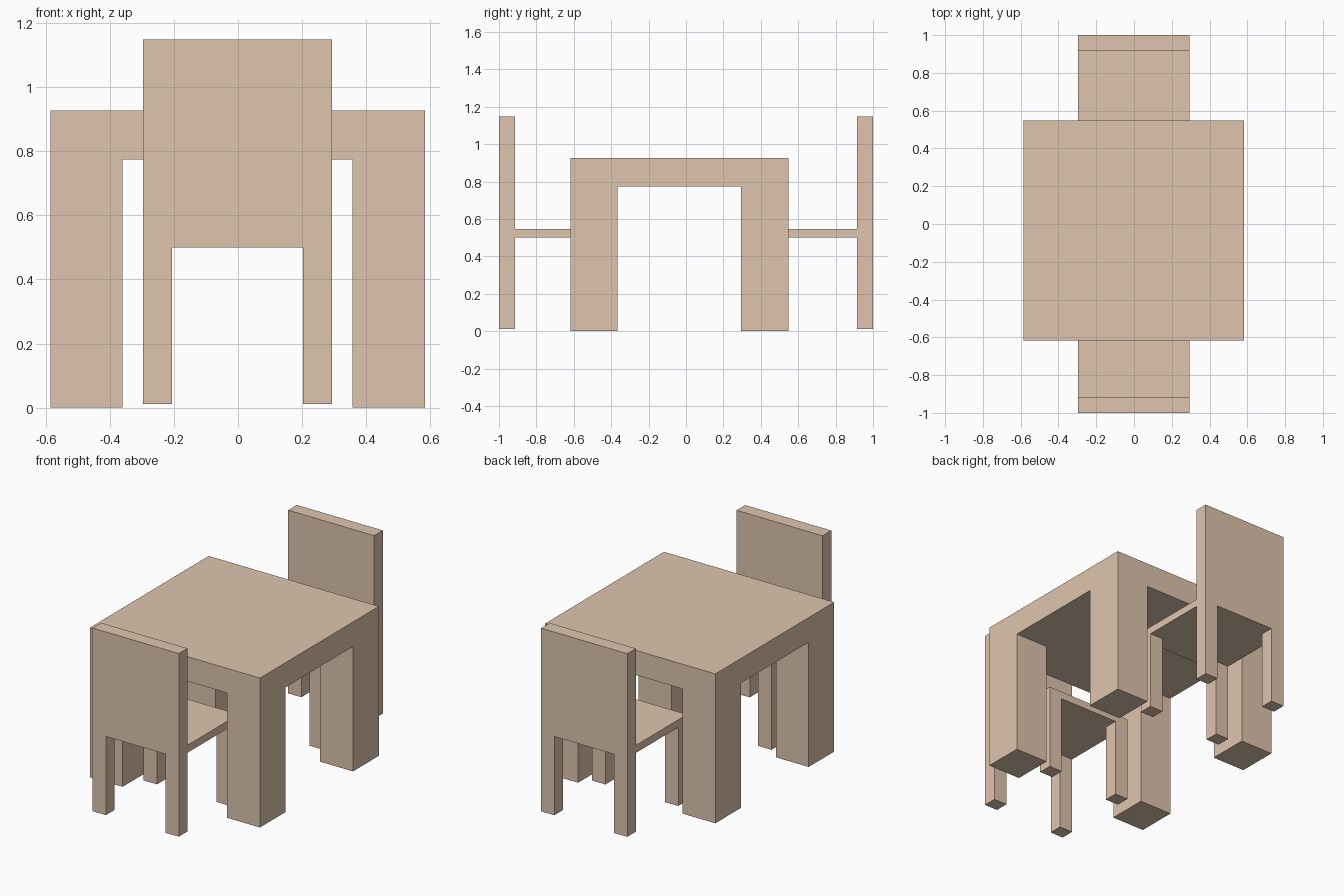
import bpy, bmesh
from mathutils import Vector

if "Cube" in bpy.data.objects:
    bpy.data.objects.remove(bpy.data.objects["Cube"])

wood = bpy.data.materials.new("light_wood")
wood.diffuse_color = (0.73, 0.56, 0.42, 1)
wood.use_nodes = True
wood.node_tree.nodes["Principled BSDF"].inputs["Base Color"].default_value = wood.diffuse_color


def pull(bm, nz, z, test):
    """Extrude the up- or down-facing faces chosen by test(centre) to height z."""
    bm.normal_update()
    faces = [f for f in bm.faces
             if f.normal.z * nz > 0.9 and test(f.calc_center_median())]
    new = bmesh.ops.extrude_face_region(bm, geom=faces)["geom"]
    for v in new:
        if isinstance(v, bmesh.types.BMVert):
            v.co.z = z


def furniture(name, xs, ys, z0, z1, floor, back_top=None):
    """Slab divided at xs / ys; its corner cells become legs, its first row a back."""
    bm = bmesh.new()
    bmesh.ops.create_cube(bm, size=1)
    for v in bm.verts:
        v.co = (xs[0] if v.co.x < 0 else xs[3],
                ys[0] if v.co.y < 0 else ys[3],
                z0 if v.co.z < 0 else z1)
    for axis, cuts in ((Vector((1, 0, 0)), xs[1:3]), (Vector((0, 1, 0)), ys[1:3])):
        for c in cuts:
            bmesh.ops.bisect_plane(bm, geom=bm.verts[:] + bm.edges[:] + bm.faces[:],
                                   plane_co=axis * c, plane_no=axis)
    # legs
    pull(bm, -1, floor, lambda c: not xs[1] < c.x < xs[2] and not ys[1] < c.y < ys[2])
    # backrest
    if back_top:
        pull(bm, 1, back_top, lambda c: c.y < ys[1])
    bmesh.ops.dissolve_limit(bm, angle_limit=0.01, verts=bm.verts[:], edges=bm.edges[:])
    bmesh.ops.recalc_face_normals(bm, faces=bm.faces[:])
    mesh = bpy.data.meshes.new(name)
    bm.to_mesh(mesh)
    bm.free()
    mesh.materials.append(wood)
    obj = bpy.data.objects.new(name, mesh)
    bpy.context.collection.objects.link(obj)
    return obj


# table
furniture("table", (-0.585, -0.36, 0.357, 0.583), (-0.617, -0.367, 0.294, 0.548),
          0.774, 0.927, 0.0)

# two chairs facing each other
chair = furniture("front_chair", (-0.297, -0.206, 0.203, 0.294),
                  (-1.0, -0.915, -0.5, -0.413), 0.5, 0.547, 0.012, 1.148)
back_chair = bpy.data.objects.new("back_chair", chair.data)
back_chair.rotation_euler.z = 3.14159265
back_chair.location.x = -0.003
bpy.context.collection.objects.link(back_chair)
